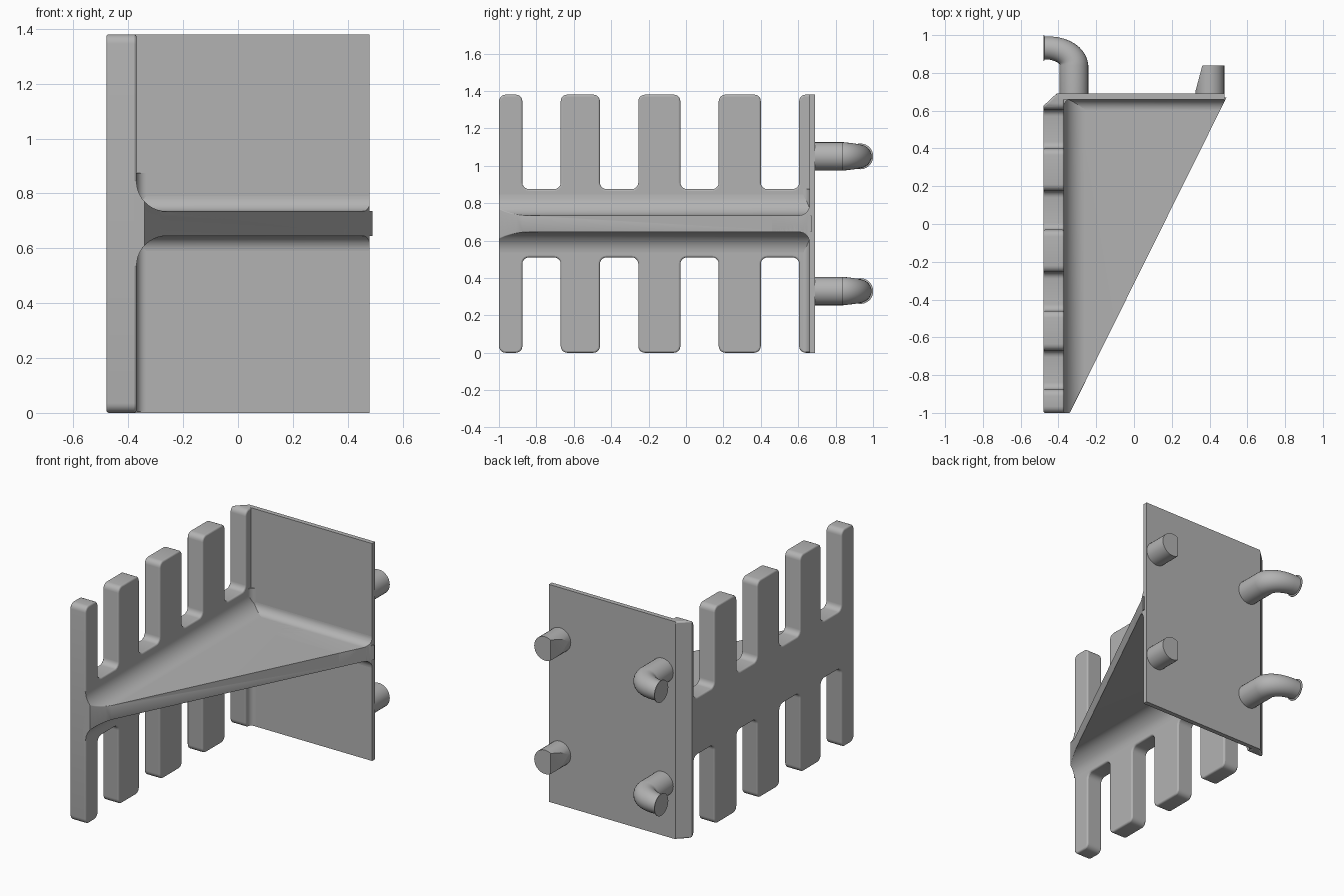
import bpy, bmesh
from math import sin, cos, pi, radians
from mathutils import Vector

if "Cube" in bpy.data.objects:
    bpy.data.objects.remove(bpy.data.objects["Cube"])

GREY = (0.45, 0.45, 0.45, 1)
grey = bpy.data.materials.new("plain grey")
grey.use_nodes = True
grey.diffuse_color = GREY
grey.node_tree.nodes["Principled BSDF"].inputs["Base Color"].default_value = GREY

HEIGHT, MID = 1.38, 0.69
LEFT, INNER, RIGHT = -0.48, -0.37, 0.48      # comb outer, comb inner, plate end
WALL, BACK = 0.66, 0.69                      # plate front and back
SLAB = 0.045                                 # half thickness of the shelf


def finish(name, bm, bevel=0):
    bmesh.ops.recalc_face_normals(bm, faces=bm.faces)
    me = bpy.data.meshes.new(name)
    bm.to_mesh(me)
    bm.free()
    me.materials.append(grey)
    ob = bpy.data.objects.new(name, me)
    bpy.context.collection.objects.link(ob)
    if bevel:
        mod = ob.modifiers.new("Rounding", 'BEVEL')
        mod.width, mod.segments = bevel, 3
        mod.limit_method, mod.angle_limit = 'ANGLE', radians(50)
    bpy.ops.object.select_all(action='DESELECT')
    ob.select_set(True)
    bpy.context.view_layer.objects.active = ob
    bpy.ops.object.shade_smooth_by_angle(angle=radians(35))
    return ob


def prism(points, direction):
    """Extrude a closed outline along a direction."""
    bm = bmesh.new()
    face = bm.faces.new([bm.verts.new(p) for p in points])
    extrude(bm, face, direction)
    return bm


def extrude(bm, face, direction):
    new = bmesh.ops.extrude_face_region(bm, geom=[face], use_keep_orig=True)["geom"]
    verts = [g for g in new if isinstance(g, bmesh.types.BMVert)]
    bmesh.ops.translate(bm, verts=verts, vec=direction)


def cut(bm, point, normal):
    """Remove everything beyond a plane and cap the opening."""
    geom = bm.verts[:] + bm.edges[:] + bm.faces[:]
    res = bmesh.ops.bisect_plane(bm, geom=geom, plane_co=point, plane_no=normal,
                                 clear_outer=True)
    edges = [g for g in res["geom_cut"] if isinstance(g, bmesh.types.BMEdge)]
    return bmesh.ops.contextual_create(bm, geom=edges)["faces"]


def cove(r, n=10):
    """Concave quarter arc from (0, r) on the wall to (r, 0) on the floor."""
    return [(r - r * cos(a), r - r * sin(a)) for a in (i * pi / 2 / n for i in range(n + 1))]


# Comb: spine with five teeth up and down, rounded outline
teeth = [(-1, -0.875), (-0.67, -0.46), (-0.255, -0.03), (0.175, 0.40), (0.605, BACK)]
upper = []
for a, b in teeth:
    upper += [(a, 0.875), (a, HEIGHT), (b, HEIGHT), (b, 0.875)]
upper = upper[1:-1]
lower = []
for a, b in reversed(teeth):
    lower += [(b, 0.51), (b, 0), (a, 0), (a, 0.51)]
lower = lower[1:-1]
bm = bmesh.new()
face = bm.faces.new([bm.verts.new((LEFT, y, z)) for y, z in upper + lower])
corners = [v for v in bm.verts if v.co.y < BACK - 0.01]
bmesh.ops.bevel(bm, geom=corners, offset=0.035, segments=5, profile=0.5, affect='VERTICES')
extrude(bm, bm.faces[:][0], (INNER - LEFT, 0, 0))
cut(bm, (LEFT, 0.625, 0), (-0.68, 0.73, 0))
finish("comb_panel", bm, 0.014)

# Back plate
finish("back_plate", prism([(-0.41, WALL, 0), (RIGHT, WALL, 0), (RIGHT, BACK, 0),
                            (-0.41, BACK, 0)], (0, 0, HEIGHT)))

# Cove in the corner between comb and plate
corner = [(INNER + u, WALL - v, 0.005) for u, v in cove(0.035)]
corner += [(INNER - 0.02, WALL + 0.01, 0.005)]
finish("corner_cove", prism(corner, (0, 0, 0.87)))

# Shelf: slab and its coves, each trimmed by the same slanting plane
TIP, END = Vector((-0.34, -1, MID)), Vector((RIGHT, 0.65, MID))
slant = Vector((END.y - TIP.y, TIP.x - END.x, 0)).normalized()


def shelf_part(name, points, direction):
    bm = prism(points, direction)
    caps = cut(bm, TIP, slant)
    rim = [e for f in caps for e in f.edges
           if all(v.co.x > INNER + 0.001 and v.co.y < WALL - 0.001 for v in e.verts)
           and abs(e.verts[0].co.z - MID) >= SLAB - 0.001
           and abs(e.verts[1].co.z - MID) >= SLAB - 0.001]
    bmesh.ops.bevel(bm, geom=rim, offset=0.032, segments=5, profile=0.5,
                    affect='EDGES', clamp_overlap=True)
    finish(name, bm)


def flared(r, embed, reach):
    """Half slab section with a cove on each side of the wall."""
    top = [(u, MID + SLAB + v) for u, v in cove(r)]
    bottom = [(u, 2 * MID - z) for u, z in reversed(top)]
    return ([(-embed, top[0][1])] + top + [(reach, MID + SLAB), (reach, MID - SLAB)]
            + bottom + [(-embed, bottom[-1][1])])


shelf_part("shelf", [(INNER + u, -1, z) for u, z in flared(0.11, 0.02, 0.9)],
           (0, WALL + 1.01, 0))
shelf_part("shelf_back_cove", [(INNER, WALL - u, z) for u, z in flared(0.055, 0.01, 0.2)],
           (0.85, 0, 0))

# Hooks and pegs behind the plate
R, N = 0.076, 28
for level, z in (("lower", 0.33), ("upper", 1.05)):
    # Bent hook: rings swept along a straight stem and an elbow
    path = [(-0.318, BACK - 0.01, 0, R)]
    for i in range(11):
        a = i / 10 * pi / 2
        path.append((-0.46 + 0.142 * cos(a), 0.84 + 0.092 * sin(a), a, R - 0.016 * i / 10))
    path += [(-0.474, 0.932, pi / 2, 0.06), (-0.476, 0.932, pi / 2, 0.069),
             (LEFT, 0.932, pi / 2, 0.069)]
    bm = bmesh.new()
    rings = []
    for x, y, a, r in path:
        rings.append([bm.verts.new((x + r * cos(t) * cos(a), y + r * cos(t) * sin(a),
                                    z + r * sin(t)))
                      for t in (k * 2 * pi / N for k in range(N))])
    for p, q in zip(rings, rings[1:]):
        for k in range(N):
            bm.faces.new((p[k], p[k - 1], q[k - 1], q[k]))
    bm.faces.new(rings[0])
    bm.faces.new(rings[-1])
    finish(level + "_hook", bm)

    # Round peg with a slanting flat on its inner side
    circle = [(0.402 + R * cos(t), BACK - 0.01, z + R * sin(t))
              for t in (k * 2 * pi / N for k in range(N))]
    bm = prism(circle, (0, 0.16, 0))
    cut(bm, (0.322, BACK, z), (-0.15, 0.04, 0))
    finish(level + "_peg", bm)
